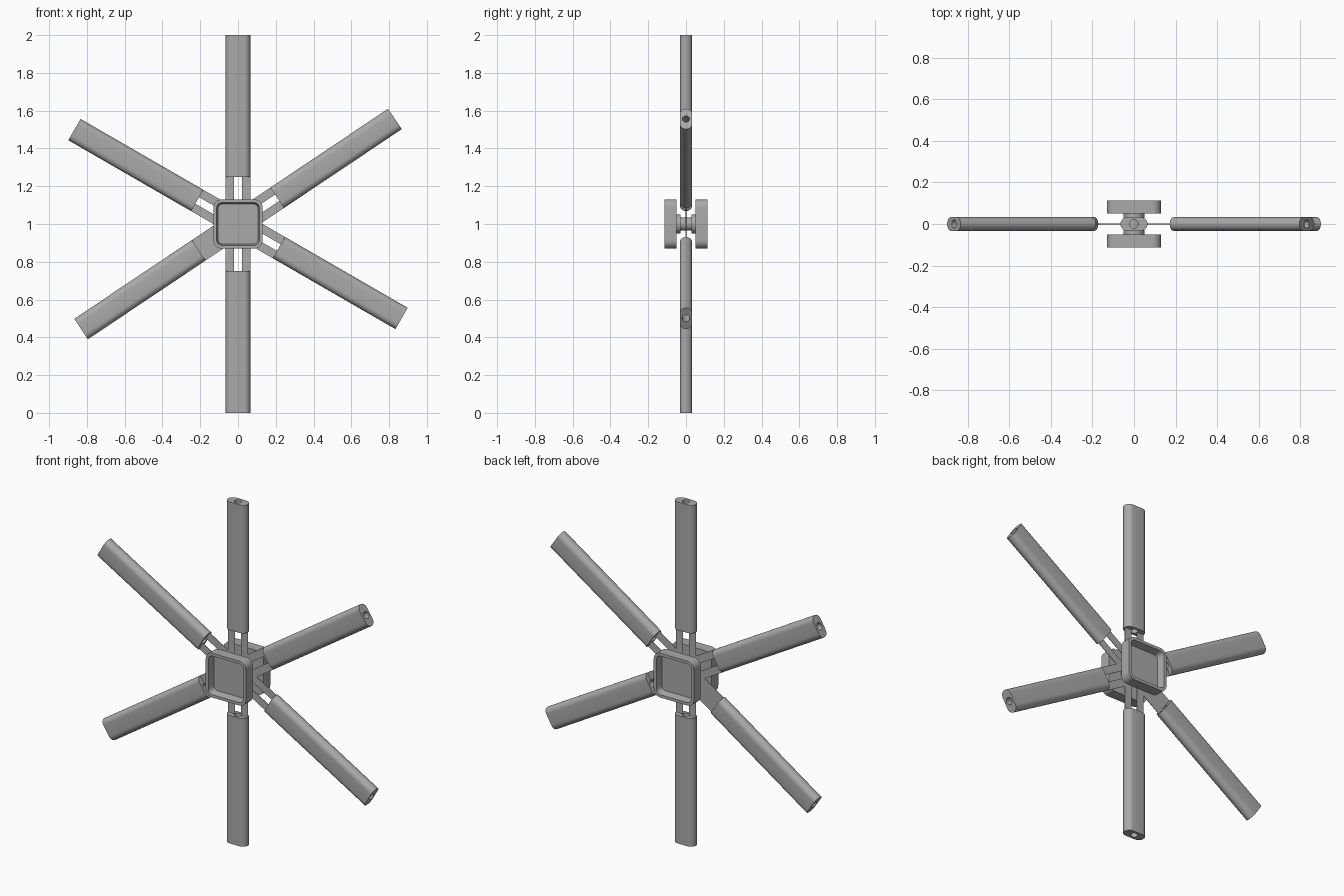
import bpy, bmesh
from math import sin, cos, pi, radians
from mathutils import Matrix

cube = bpy.data.objects.get("Cube")
if cube:
    bpy.data.objects.remove(cube)

grey = bpy.data.materials.new("plain_grey")
grey.use_nodes = True
color = (0.4, 0.4, 0.4, 1)
grey.diffuse_color = color
grey.node_tree.nodes["Principled BSDF"].inputs["Base Color"].default_value = color

HUB = Matrix.Translation((0, 0, 1))
SEG = 32


def ring(half_x, half_y, radius, z):
    """Rounded rectangle with the given half sizes and corner radius."""
    pts = []
    per = SEG // 4
    for q, (sx, sy) in enumerate([(1, 1), (-1, 1), (-1, -1), (1, -1)]):
        for i in range(per):
            a = (q + i / (per - 1)) * pi / 2
            pts.append((sx * (half_x - radius) + radius * cos(a),
                        sy * (half_y - radius) + radius * sin(a), z))
    return pts


def circle(radius, z):
    return ring(radius, radius, radius, z)


def loft(name, rings, matrix, loop=False):
    """Skin a stack of rings, capped at the ends or closed into a tube."""
    bm = bmesh.new()
    rows = [[bm.verts.new(p) for p in r] for r in rings]
    pairs = list(zip(rows, rows[1:])) + ([(rows[-1], rows[0])] if loop else [])
    for a, b in pairs:
        for i in range(SEG):
            j = (i + 1) % SEG
            bm.faces.new((a[i], a[j], b[j], b[i]))
    if not loop:
        bm.faces.new(rows[0])
        bm.faces.new(rows[-1])
    return finish(name, bm, matrix)


def finish(name, bm, matrix):
    bmesh.ops.remove_doubles(bm, verts=bm.verts, dist=1e-5)
    bmesh.ops.recalc_face_normals(bm, faces=bm.faces)
    mesh = bpy.data.meshes.new(name)
    bm.to_mesh(mesh)
    bm.free()
    mesh.materials.append(grey)
    obj = bpy.data.objects.new(name, mesh)
    bpy.context.collection.objects.link(obj)
    obj.matrix_world = matrix
    bpy.ops.object.select_all(action='DESELECT')
    obj.select_set(True)
    bpy.context.view_layer.objects.active = obj
    bpy.ops.object.shade_smooth_by_angle(angle=radians(30))
    return obj


def strip(name, x0, x1, z0, z1, matrix):
    """Paper-thin plate lying in the plane of the blades."""
    bm = bmesh.new()
    bmesh.ops.create_cube(bm, size=1)
    bmesh.ops.scale(bm, vec=(x1 - x0, 0.003, z1 - z0), verts=bm.verts)
    bmesh.ops.translate(bm, vec=((x0 + x1) / 2, 0, (z0 + z1) / 2), verts=bm.verts)
    return finish(name, bm, matrix)


# Blades: flattened tubes with a bore, joined to the hub by thin roots
INNER, OUTER, HALF_W, HALF_T, BORE = 0.25, 1.0, 0.065, 0.0325, 0.02
blades = {"top": 0, "upper_left": 56.2, "lower_left": 120,
          "bottom": 180, "lower_right": 236.2, "upper_right": -60}
for side, angle in blades.items():
    turn = HUB @ Matrix.Rotation(radians(angle), 4, 'Y')
    loft(side + "_blade",
         [ring(HALF_W, HALF_T, HALF_T, INNER), ring(HALF_W, HALF_T, HALF_T, OUTER),
          circle(BORE, OUTER), circle(BORE, INNER)], turn, loop=True)
    if side == "lower_right":
        strip(side + "_root", -HALF_W, HALF_W, 0.07, INNER, turn)
    else:
        for label, s in (("a", -1), ("b", 1)):
            lo, hi = sorted((s * BORE, s * HALF_W))
            strip(side + "_root_" + label, lo, hi, 0.07, INNER, turn)

# Hub: a shaft with a collar and a dished square cap on each end
loft("shaft", [circle(0.035, -0.05), circle(0.035, 0.05)],
     HUB @ Matrix.Rotation(pi / 2, 4, 'X'))
for side, s in (("front", 1), ("back", -1)):
    turn = HUB @ Matrix.Rotation(s * pi / 2, 4, 'X')
    loft(side + "_collar", [circle(0.05, 0.03), circle(0.05, 0.052)], turn)
    loft(side + "_cap",
         [ring(0.13, 0.13, 0.042, 0.05), ring(0.13, 0.13, 0.042, 0.113),
          ring(0.113, 0.113, 0.028, 0.113), ring(0.105, 0.105, 0.022, 0.07)], turn)
